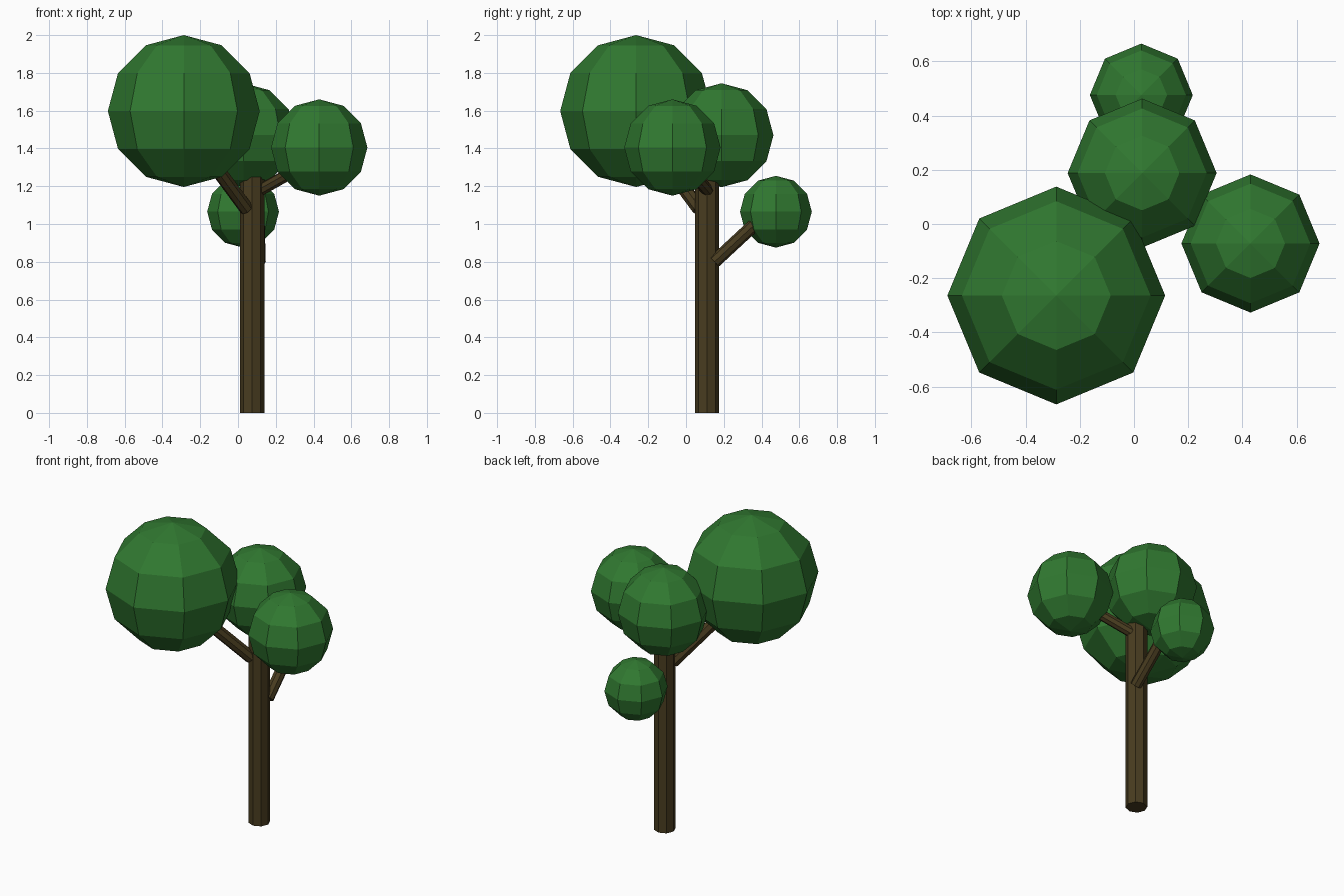
import bpy
from mathutils import Vector

if "Cube" in bpy.data.objects:
    bpy.data.objects.remove(bpy.data.objects["Cube"])


def material(name, color):
    m = bpy.data.materials.new(name)
    m.diffuse_color = color
    m.use_nodes = True
    m.node_tree.nodes["Principled BSDF"].inputs["Base Color"].default_value = m.diffuse_color
    return m


leaf = material("leaf_green", (0.03, 0.19, 0.03, 1))
bark = material("bark_brown", (0.065, 0.045, 0.014, 1))


def finish(name, mat):
    ob = bpy.context.object
    ob.name = name
    ob.data.materials.append(mat)


def limb(name, a, b, radius):
    """Eight-sided cylinder from a to b."""
    a, b = Vector(a), Vector(b)
    d = b - a
    bpy.ops.mesh.primitive_cylinder_add(
        vertices=8, radius=radius, depth=d.length, location=(a + b) / 2,
        rotation=d.to_track_quat('Z', 'Y').to_euler())
    finish(name, bark)


def foliage(name, center, radius):
    """Low-poly ball of leaves."""
    bpy.ops.mesh.primitive_uv_sphere_add(
        segments=8, ring_count=6, radius=radius, location=center)
    finish(name, leaf)


# Trunk and branches
limb("trunk", (0.075, 0.112, 0), (0.075, 0.112, 1.25), 0.064)
limb("branch_front_left", (0.045, 0.07, 1.08), (-0.18, -0.155, 1.385), 0.038)
limb("branch_right", (0.11, 0.115, 1.175), (0.35, 0.0, 1.31), 0.032)
limb("branch_back", (0.112, 0.15, 0.8), (0.105, 0.42, 1.05), 0.035)

# Leaf clusters
foliage("foliage_front_left", (-0.287, -0.264, 1.598), 0.402)
foliage("foliage_top", (0.03, 0.188, 1.47), 0.275)
foliage("foliage_right", (0.43, -0.072, 1.405), 0.255)
foliage("foliage_back", (0.027, 0.476, 1.065), 0.19)
